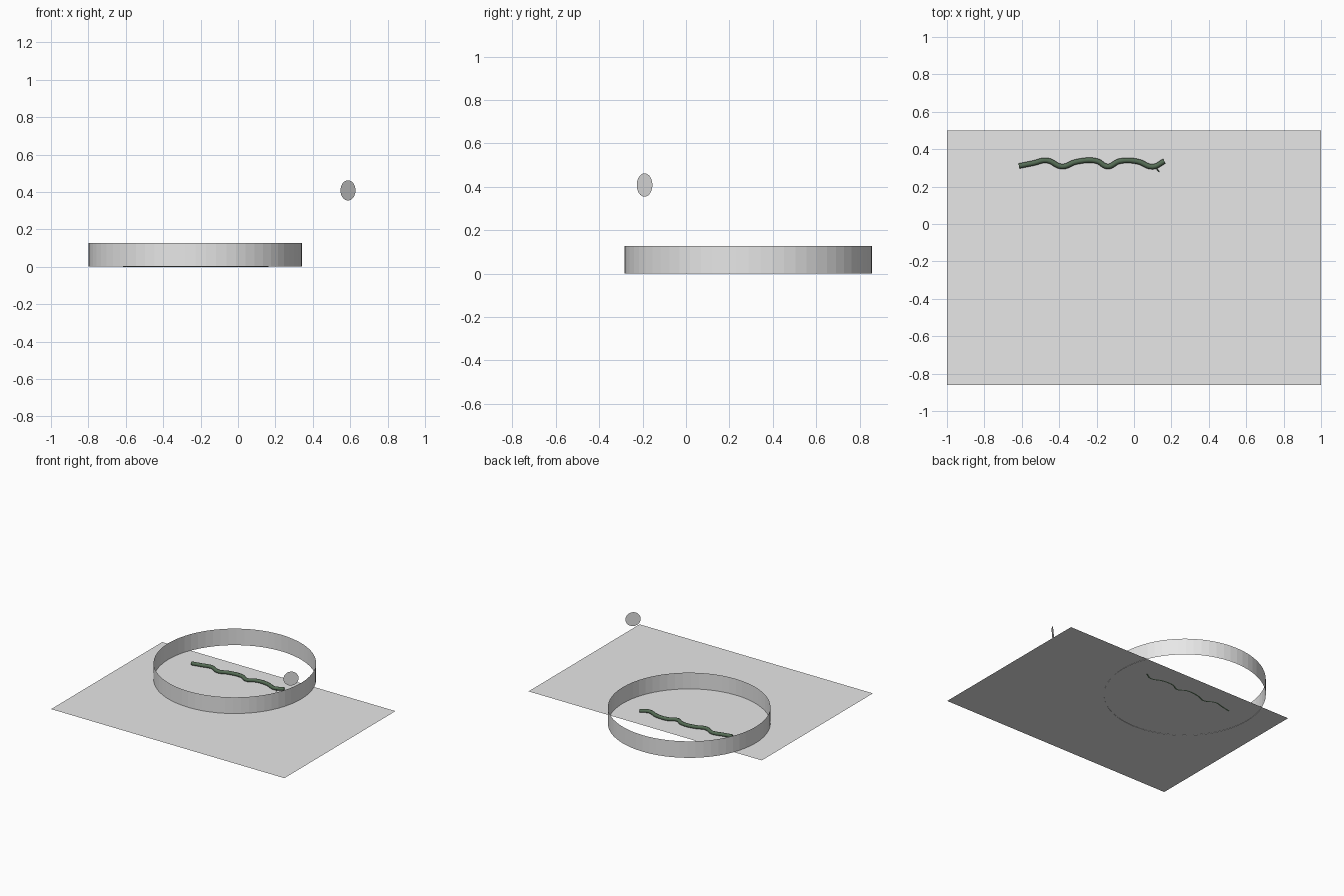
import bpy, math
from mathutils import Vector

cube = bpy.data.objects.get("Cube")
if cube:
    bpy.data.objects.remove(cube, do_unlink=True)


def material(name, rgb):
    m = bpy.data.materials.new(name)
    m.use_nodes = True
    m.diffuse_color = (*rgb, 1)
    m.node_tree.nodes["Principled BSDF"].inputs["Base Color"].default_value = (*rgb, 1)
    return m


grey = material("light_grey", (0.8, 0.8, 0.8))
green = material("dark_green", (0.09, 0.15, 0.09))


def finish(name, mat):
    obj = bpy.context.object
    obj.name = name
    obj.data.materials.append(mat)
    return obj


def tube(name, points, radii, z, mat):
    """Tapered round tube through points on the ground."""
    curve = bpy.data.curves.new(name, "CURVE")
    curve.dimensions = "3D"
    curve.bevel_depth = 1
    curve.bevel_resolution = 2
    curve.resolution_u = 5
    curve.use_fill_caps = True
    spline = curve.splines.new("BEZIER")
    spline.bezier_points.add(len(points) - 1)
    for bp, (x, y), r in zip(spline.bezier_points, points, radii):
        bp.co = (x, y, z)
        bp.radius = r
        bp.handle_left_type = bp.handle_right_type = "AUTO"
    obj = bpy.data.objects.new(name, curve)
    curve.materials.append(mat)
    bpy.context.collection.objects.link(obj)
    return obj


# Ground sheet
bpy.ops.mesh.primitive_plane_add(size=1, location=(0, -0.18, 0.002))
ground = finish("ground_sheet", grey)
ground.scale = (2, 1.36, 1)

# Open ring wall without thickness
bpy.ops.mesh.primitive_cylinder_add(vertices=64, radius=0.571, depth=0.128,
                                    end_fill_type="NOTHING",
                                    location=(-0.228, 0.287, 0.064))
finish("ring_wall", grey)

# Upright floating disc
bpy.ops.mesh.primitive_circle_add(vertices=32, radius=0.054, fill_type="NGON",
                                  location=(0.588, -0.191, 0.408))
disc = finish("floating_disc", grey)
disc.rotation_euler = Vector((0.667, -0.745, 0)).to_track_quat("Z", "Y").to_euler()

# Wavy body lying on the sheet
path = [(-0.615, 0.31), (-0.54, 0.325), (-0.465, 0.34), (-0.385, 0.307),
        (-0.31, 0.332), (-0.2, 0.337), (-0.14, 0.307), (-0.08, 0.335),
        (0.02, 0.334), (0.1, 0.306), (0.162, 0.336)]
tube("wavy_body", path, [0.014] * len(path), 0.0135, green)

# Small prong near the end of the body
tube("small_prong", [(0.115, 0.305), (0.135, 0.277)], [0.004, 0.002], 0.01, green)
